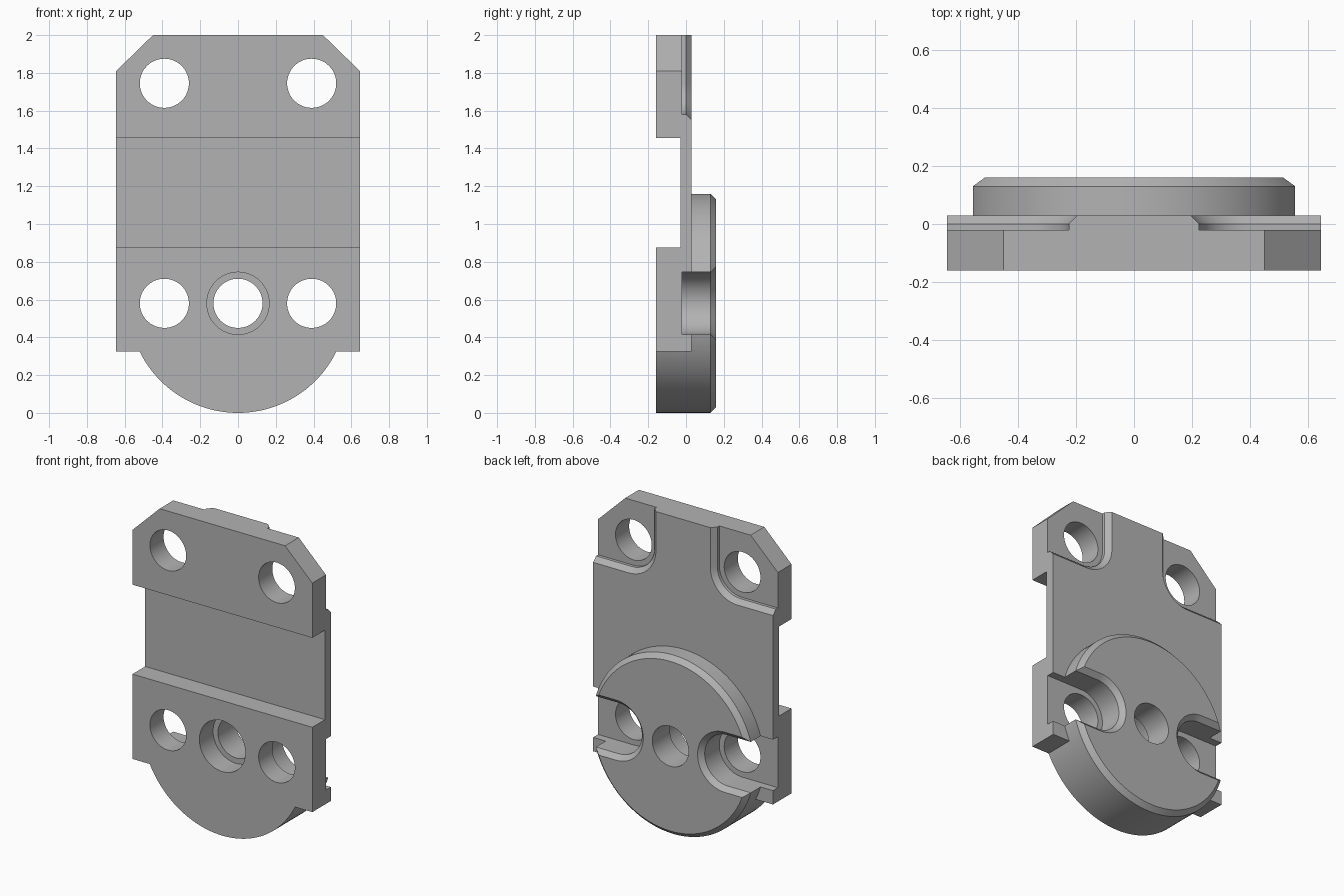
import bpy, bmesh
from math import cos, sin, pi

cube = bpy.data.objects.get("Cube")
if cube:
    bpy.data.objects.remove(cube, do_unlink=True)

grey = bpy.data.materials.new("plain grey")
grey.use_nodes = True
colour = (0.45, 0.45, 0.45, 1)
grey.diffuse_color = colour
grey.node_tree.nodes["Principled BSDF"].inputs["Base Color"].default_value = colour

FRONT, BACK, REAR_FACE, FLOOR = -0.16, 0.16, 0.03, -0.02
HALF_W, HOLE_X, LOW_Z, HIGH_Z = 0.645, 0.39, 0.58, 1.745
HOLE_R, POCKET_R, CHAMFER = 0.13, 0.165, 0.03


def arc(cx, cz, r, start, end, steps):
    return [(cx + r * cos(start + (end - start) * i / steps),
             cz + r * sin(start + (end - start) * i / steps)) for i in range(steps + 1)]


def circle(cx, cz, r, steps=64):
    return arc(cx, cz, r, 0, 2 * pi, steps)[:-1]


def loft(name, layers):
    """Solid through matching xz outlines, each at its own y."""
    bm = bmesh.new()
    rings = [[bm.verts.new((x, y, z)) for x, z in outline] for y, outline in layers]
    bm.faces.new(rings[0])
    bm.faces.new(rings[-1])
    for a, b in zip(rings, rings[1:]):
        for i in range(len(a)):
            j = (i + 1) % len(a)
            bm.faces.new((a[i], a[j], b[j], b[i]))
    bmesh.ops.recalc_face_normals(bm, faces=bm.faces)
    mesh = bpy.data.meshes.new(name)
    bm.to_mesh(mesh)
    bm.free()
    mesh.materials.append(grey)
    obj = bpy.data.objects.new(name, mesh)
    bpy.context.collection.objects.link(obj)
    return obj


def combine(target, tool, operation="DIFFERENCE"):
    tool.hide_render = True
    mod = target.modifiers.new(tool.name, "BOOLEAN")
    mod.operation, mod.solver, mod.object = operation, "EXACT", tool
    bpy.context.view_layer.objects.active = target
    bpy.ops.object.modifier_apply(modifier=mod.name)
    bpy.data.objects.remove(tool, do_unlink=True)


# Main plate with clipped top corners
half = [(HALF_W, 0.325), (HALF_W, 1.81), (0.45, 2.0)]
outline = half + [(-x, z) for x, z in reversed(half)]
plate = loft("mounting_plate", [(FRONT, outline), (REAR_FACE, outline)])

# Round boss with a chamfered rear rim
rim = circle(0, LOW_Z, 0.58, 128)
boss = loft("round_boss", [(FRONT, rim), (BACK - CHAMFER, rim),
                           (BACK, circle(0, LOW_Z, 0.58 - CHAMFER, 128))])
combine(plate, boss, "UNION")

# Wide groove across the front
groove = [(-1, 0.875), (1, 0.875), (1, 1.455), (-1, 1.455)]
combine(plate, loft("front_groove", [(-0.3, groove), (-0.03, groove)]))


def slot(side, r):
    pts = arc(HOLE_X, LOW_Z, r, pi / 2, 3 * pi / 2, 32)
    return [(side * x, z) for x, z in pts + [(0.9, LOW_Z - r), (0.9, LOW_Z + r)]]


def corner(side, r):
    pts = arc(HOLE_X, HIGH_Z, r, pi, 3 * pi / 2, 16)
    pts += [(0.9, HIGH_Z - r), (0.9, 2.2), (HOLE_X - r, 2.2)]
    return [(side * x, z) for x, z in pts]


def pocket(name, shape, side, top):
    """Straight wall, then a 45 degree chamfer that runs past the surface."""
    over = 0.02
    straight = shape(side, POCKET_R)
    flared = shape(side, POCKET_R + CHAMFER + over)
    return loft(name, [(FLOOR, straight), (top - CHAMFER, straight), (top + over, flared)])


def hole(name, x, z, r=HOLE_R, end=0.3):
    ring = circle(x, z, r)
    return loft(name, [(-0.3, ring), (end, ring)])


# Rear pockets and bolt holes on both sides
for side in (1, -1):
    combine(plate, pocket("side_slot", slot, side, BACK))
    combine(plate, pocket("corner_pocket", corner, side, REAR_FACE))
    for z in (LOW_Z, HIGH_Z):
        combine(plate, hole("bolt_hole", side * HOLE_X, z))

# Centre hole, counterbored from the front
combine(plate, hole("centre_hole", 0, LOW_Z))
combine(plate, hole("counterbore", 0, LOW_Z, POCKET_R, FLOOR))

bpy.ops.object.select_all(action="DESELECT")
plate.select_set(True)
bpy.context.view_layer.objects.active = plate
bpy.ops.object.shade_smooth_by_angle(angle=pi / 6)
